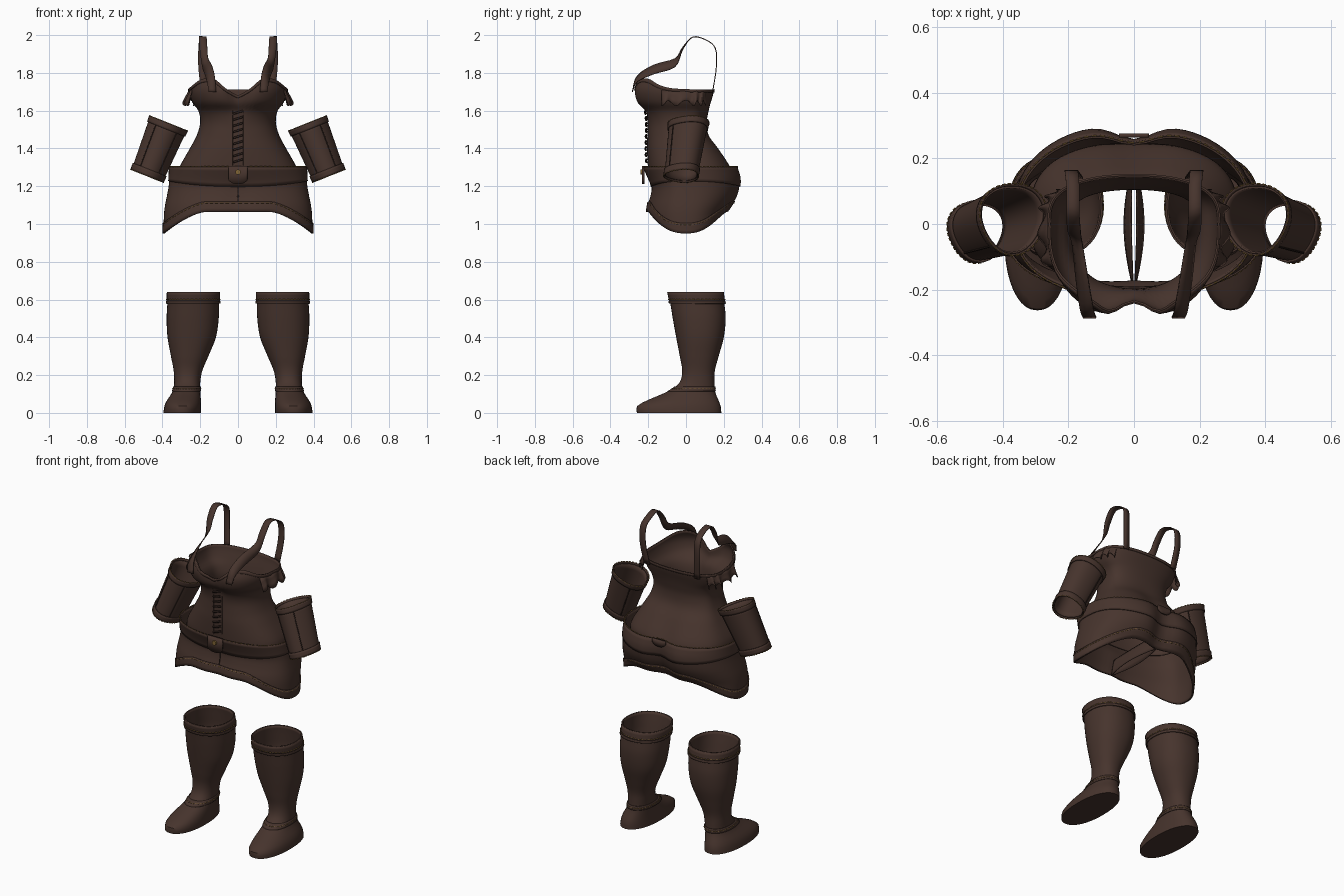
import bpy, bmesh
from math import sin, cos, pi, exp
from mathutils import Vector

cube = bpy.data.objects.get("Cube")
if cube:
    bpy.data.objects.remove(cube, do_unlink=True)


def material(name, rgb):
    m = bpy.data.materials.new(name)
    m.use_nodes = True
    m.diffuse_color = (*rgb, 1)
    m.node_tree.nodes["Principled BSDF"].inputs["Base Color"].default_value = (*rgb, 1)
    return m


LEATHER = material("brown_leather", (0.062, 0.034, 0.026))
DARK = material("dark_lace", (0.025, 0.014, 0.011))
GOLD = material("gold_thread", (0.22, 0.13, 0.035))


def interp(keys, t):
    """Smooth curve through rows (t, a, b, ...)."""
    t = min(max(t, keys[0][0]), keys[-1][0])
    i = max(j for j in range(len(keys) - 1) if keys[j][0] <= t)

    def slope(j, c):
        a, b = keys[max(j - 1, 0)], keys[min(j + 1, len(keys) - 1)]
        return (b[c] - a[c]) / (b[0] - a[0])

    k0, k1 = keys[i], keys[i + 1]
    h = k1[0] - k0[0]
    s = (t - k0[0]) / h
    s2, s3 = s * s, s * s * s
    return [k0[c] * (2 * s3 - 3 * s2 + 1) + k1[c] * (3 * s2 - 2 * s3)
            + h * (slope(i, c) * (s3 - 2 * s2 + s) + slope(i + 1, c) * (s3 - s2))
            for c in range(1, len(k0))]


def power(v, p):
    return (abs(v) ** p) * (1 if v >= 0 else -1)


def finish(ob, mat, mirror, thick):
    ob.data.materials.append(mat)
    if thick:
        sol = ob.modifiers.new("thickness", "SOLIDIFY")
        sol.thickness, sol.offset = thick, -1
    if mirror:
        ob.modifiers.new("mirror", "MIRROR").use_clip = False
    bpy.ops.object.select_all(action="DESELECT")
    ob.select_set(True)
    bpy.context.view_layer.objects.active = ob
    return ob


def loft(name, point, cols, rows, closed=True, cap=False, mirror=False, thick=0.006, mat=LEATHER):
    """Skin a grid of point(u, v), with u around and v upwards, both 0 to 1."""
    bm = bmesh.new()
    n = cols if closed else cols + 1
    g = [[bm.verts.new(point(i / cols, j / rows)) for i in range(n)] for j in range(rows + 1)]
    for j in range(rows):
        for i in range(cols):
            k = (i + 1) % n
            bm.faces.new((g[j][i], g[j][k], g[j + 1][k], g[j + 1][i]))
    if cap:
        bm.faces.new(g[0][::-1])
    me = bpy.data.meshes.new(name)
    bm.to_mesh(me)
    bm.free()
    ob = bpy.data.objects.new(name, me)
    bpy.context.collection.objects.link(ob)
    finish(ob, mat, mirror, thick)
    bpy.ops.object.shade_smooth_by_angle(angle=0.7)
    return ob


def threads(name, runs, radius, mat, mirror=False):
    """Thin round strands, one for each run of points."""
    cu = bpy.data.curves.new(name, "CURVE")
    cu.dimensions, cu.bevel_depth, cu.bevel_resolution = "3D", radius, 1
    for pts in runs:
        sp = cu.splines.new("POLY")
        sp.points.add(len(pts) - 1)
        for p, q in zip(sp.points, pts):
            p.co = (*q, 1)
    ob = bpy.data.objects.new(name, cu)
    bpy.context.collection.objects.link(ob)
    return finish(ob, mat, mirror, 0)


def stitches(name, point, v, count=60, mirror=False):
    threads(name, [(point(i / count, v), point((i + 0.6) / count, v)) for i in range(count)],
            0.0022, GOLD, mirror)


def section(keys, u, z, back_power, grow=0.0):
    """Body outline: width, front, back, front cleft and back cleft at height z."""
    w, f, b, nf, nb = interp(keys, z)
    s, c = sin(2 * pi * u), cos(2 * pi * u)
    x = (w + grow) * power(s, 0.9)
    if c >= 0:
        y = (f - grow) * power(c, 0.8) + nf * exp(-(x / 0.06) ** 2)
    else:
        y = (b + grow) * abs(c) ** back_power - nb * exp(-(x / 0.08) ** 2)
    return Vector((x, y, z))


# Bodice with a sweetheart neckline
BODICE = [(1.25, .32, -.195, .25, 0, 0), (1.3, .31, -.2, .245, 0, .02), (1.4, .255, -.205, .18, 0, .015),
          (1.47, .218, -.203, .125, 0, .005), (1.54, .2, -.203, .11, 0, 0), (1.6, .21, -.225, .12, .015, 0),
          (1.64, .24, -.27, .13, .035, 0), (1.69, .258, -.287, .145, .05, 0), (1.73, .258, -.283, .15, .05, 0),
          (1.8, .24, -.24, .15, .03, 0)]
NECK = [(0, 1.68), (.2, 1.715), (.45, 1.765), (.75, 1.765), (1, 1.715)]


def bodice(u, v, grow=0.0):
    top = interp(NECK, abs(sin(2 * pi * u)))[0] if cos(2 * pi * u) > 0 else 1.712
    return section(BODICE, u, 1.26 + v * (top - 1.26), 0.65, grow)


loft("bodice", bodice, 72, 32)
loft("bodice_edge", lambda u, v: bodice(u, 0.965 + 0.035 * v, 0.004), 72, 2)

# Ruffled arm trim
def ruffle(u, v):
    p = section(BODICE, 0.19 + 0.16 * u, 1.71, 0.65)
    out = (1 - v) * (0.024 + 0.012 * sin(u * 8 * pi))
    return p + Vector((out, 0, -(1 - v) * (0.07 + 0.015 * cos(u * 8 * pi))))


loft("arm_ruffle", ruffle, 32, 3, closed=False, mirror=True, thick=0.004)

# Shoulder straps: each row is a path point, then the half width across and down
STRAP = [(0, .135, -.287, 1.7, .02, 0), (1, .145, -.26, 1.77, .02, .015), (2, .16, -.17, 1.82, .018, .024),
         (3, .175, -.06, 1.855, .015, .022), (4, .183, -.02, 1.93, .02, .005), (5, .186, .035, 1.992, .02, 0),
         (6, .186, .11, 1.975, .02, 0), (7, .19, .158, 1.93, .02, 0), (8, .19, .163, 1.83, .02, 0),
         (9, .175, .142, 1.69, .02, 0)]


def strap(u, v):
    x, y, z, across, down = interp(STRAP, 9 * v)
    side = 2 * u - 1
    return Vector((x + side * across, y, z - side * down))


loft("shoulder_strap", strap, 2, 36, closed=False, mirror=True, thick=0.005)

# Shorts: hip shell with a hem that dips at the sides
SHORTS = [(.94, .395, -.2, .19, .01, .02), (1.05, .392, -.212, .22, .012, .03), (1.1, .386, -.207, .255, .012, .045),
          (1.15, .376, -.192, .285, .01, .05), (1.2, .367, -.184, .298, .005, .05), (1.25, .362, -.2, .298, 0, .045),
          (1.3, .36, -.222, .28, 0, .035)]


def hem(u):
    x = 0.39 * abs(power(sin(2 * pi * u), 0.9))
    return 1.065 - 0.115 * (max(0, x - 0.17) / 0.22) ** 1.5


def shorts(u, v):
    return section(SHORTS, u, hem(u) + v * (1.3 - hem(u)), 0.8)


def cuff(u, v):
    return section(SHORTS, u, hem(u) + 0.055 * v, 0.8, 0.005)


def yoke(u, v):
    drop = 0.09 + 0.015 * cos(4 * pi * u)
    return section(SHORTS, u, 1.302 - drop * (1 - v), 0.8, 0.006)


def inner_leg(u, v):
    z = 1.065 + 0.09 * v
    a, b = section(SHORTS, 0, z, 0.8), section(SHORTS, 0.5, z, 0.8)
    p = a.lerp(b, u)
    return Vector((0.004 + 0.028 * sin(pi * u) * (1 - 0.8 * v), p.y, z))


loft("shorts", shorts, 80, 20)
loft("shorts_cuff", cuff, 80, 3, thick=0.005)
loft("shorts_yoke", yoke, 80, 5)
loft("shorts_inner_leg", inner_leg, 20, 4, closed=False, mirror=True, thick=0.003)
stitches("waist_stitching", lambda u, v: section(SHORTS, u, 1.304, 0.8, 0.002), 1, 90)
stitches("cuff_stitching", cuff, 0.85, 90)
threads("fly_seam", [[section(SHORTS, 0, 1.065 + 0.0235 * i, 0.8, 0.001) for i in range(8)]], 0.003, DARK)

# Waist tabs, front and back, with a button
def tab(y, half, low):
    def point(u, v):
        x = (2 * u - 1) * half
        bottom = low + 0.02 * abs(2 * u - 1) ** 3
        return Vector((x, y, bottom + v * (1.308 - bottom)))
    return point


loft("front_tab", tab(-.232, .05, 1.212), 12, 2, closed=False, thick=0.012)
loft("back_tab", tab(.263, .045, 1.265), 12, 2, closed=False, thick=0.012)
bpy.ops.mesh.primitive_cylinder_add(vertices=20, radius=.014, depth=.012, location=(0, -.236, 1.275),
                                    rotation=(pi / 2, 0, 0))
button = bpy.context.object
button.name = "tab_button"
button.data.materials.append(GOLD)

# Front lacing and its placket edges
laces = []
for i in range(9):
    z = 1.335 + 0.032 * i
    y = section(BODICE, 0, z, 0.65).y - 0.007
    laces.append([(-.026, y, z - .008), (0, y - .003, z), (.026, y, z + .008)])
threads("front_lacing", laces, 0.006, DARK)
threads("placket_edge", [[(.03, section(BODICE, 0, z, .65).y + .001, z)
                          for z in (1.31 + .03 * i for i in range(11))]], 0.003, LEATHER, True)

# Forearm bracers
TOP, BOTTOM = Vector((.372, .017, 1.523)), Vector((.478, -.02, 1.262))
ACROSS = Vector((.93, 0, .37))


def bracer(grow=0.0, low=0.0, high=1.0):
    def point(u, v):
        t = low + v * (high - low)
        a = 2 * pi * u
        r = 0.088 + 0.015 * t + grow + 0.005 * cos(3 * a)
        return BOTTOM.lerp(TOP, t) + ACROSS * (r * sin(a)) + Vector((0, -r * cos(a), 0))
    return point


loft("bracer", bracer(), 40, 8, mirror=True)
for label, low, high in (("lower", -.03, .1), ("upper", .92, 1.04)):
    rim = bracer(0.006, low, high)
    loft(label + "_bracer_rim", rim, 40, 3, mirror=True)
    stitches(label + "_bracer_stitching", rim, 0 if low < 0 else 1, 36, True)
threads("bracer_seam", [[bracer(.001)(u, t / 6) for t in range(7)] for u in (.1, .9, .6)],
        0.003, DARK, True)

# Boots: each row is height, then x and y limits
BOOT = [(0, .195, .395, -.26, .187), (.035, .195, .39, -.26, .184), (.06, .196, .38, -.22, .175),
        (.09, .198, .36, -.15, .162), (.12, .2, .343, -.085, .152), (.16, .2, .338, -.035, .15),
        (.22, .19, .34, -.02, .152), (.3, .157, .355, -.033, .173), (.4, .117, .373, -.052, .2),
        (.5, .102, .378, -.07, .21), (.58, .1, .374, -.083, .203), (.64, .1, .372, -.095, .195)]


def boot(grow=0.0, low=0.0, high=0.64):
    def point(u, v):
        z = low + v * (high - low)
        x0, x1, y0, y1 = interp(BOOT, z)
        s, c = power(sin(2 * pi * u), .9), power(cos(2 * pi * u), .9)
        return Vector(((x0 + x1) / 2 + ((x1 - x0) / 2 + grow) * s, (y0 + y1) / 2 - ((y1 - y0) / 2 + grow) * c, z))
    return point


loft("boot", boot(), 40, 36, cap=True, mirror=True)
for label, low, high in (("boot_cuff", .585, .64), ("cuff_ridge", .578, .592), ("ankle_band", .115, .14)):
    loft(label, boot(0.008 if label == "cuff_ridge" else 0.005, low, high), 40, 3, mirror=True)
stitches("cuff_thread", boot(0.006, .6, .6), 0, 48, True)
stitches("ankle_thread", boot(0.006, .128, .128), 0, 36, True)
